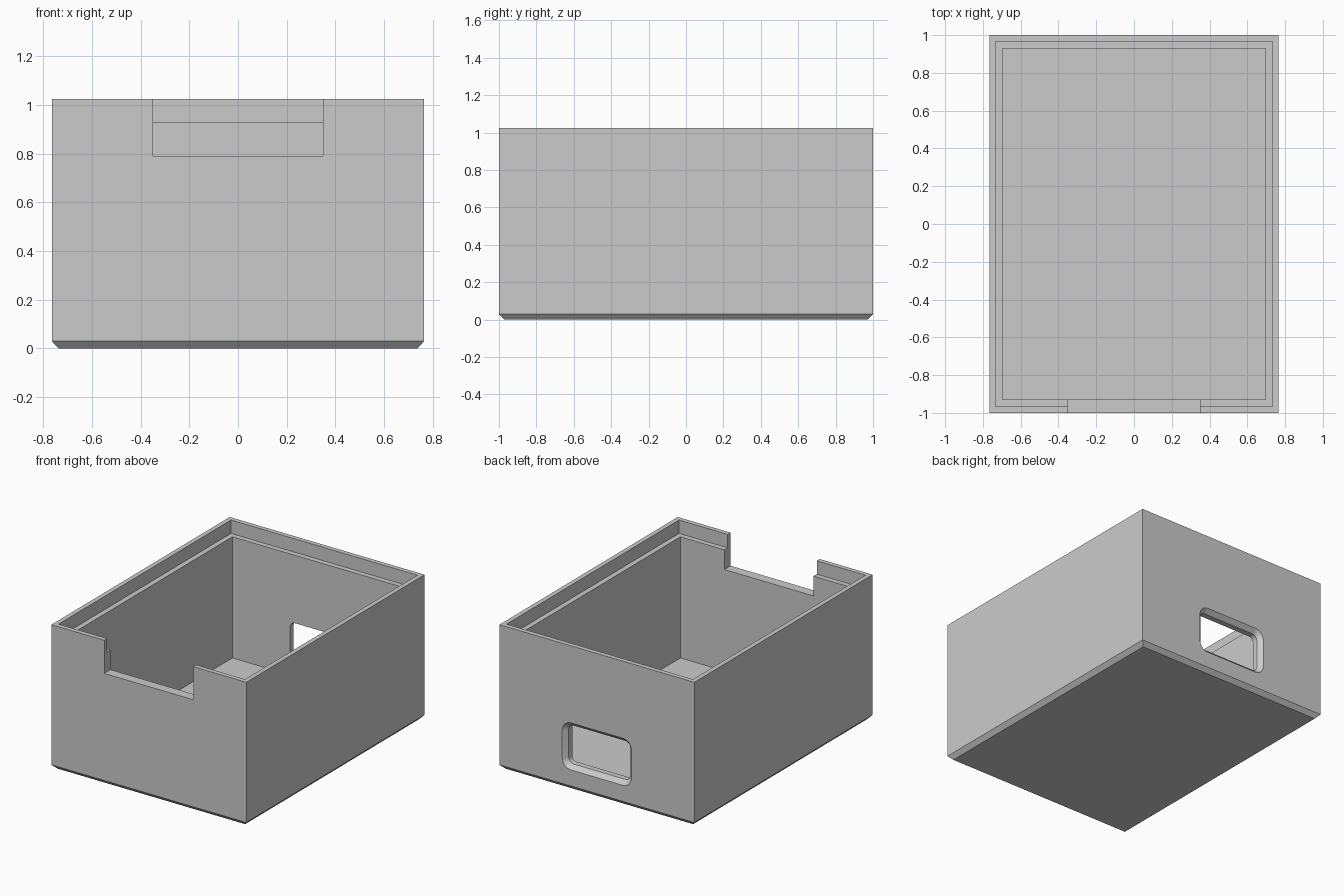
import bpy
import bmesh
from math import cos, sin, pi

if "Cube" in bpy.data.objects:
    bpy.data.objects.remove(bpy.data.objects["Cube"], do_unlink=True)

WIDTH, LENGTH, HEIGHT = 0.765, 1.0, 1.025   # half width, half length, full height
WALL, LIP, FLOOR, LEDGE = 0.07, 0.033, 0.07, 0.93

grey = bpy.data.materials.new("light grey")
grey.use_nodes = True
grey.diffuse_color = (0.6, 0.6, 0.6, 1)
grey.node_tree.nodes["Principled BSDF"].inputs["Base Color"].default_value = (0.6, 0.6, 0.6, 1)


def loft(name, rings):
    """Skin a stack of equal rings and cap both ends."""
    bm = bmesh.new()
    loops = [[bm.verts.new(p) for p in ring] for ring in rings]
    n = len(loops[0])
    for a, b in zip(loops, loops[1:]):
        for i in range(n):
            j = (i + 1) % n
            bm.faces.new((a[i], a[j], b[j], b[i]))
    bm.faces.new(loops[0])
    bm.faces.new(loops[-1])
    bmesh.ops.recalc_face_normals(bm, faces=bm.faces)
    mesh = bpy.data.meshes.new(name)
    bm.to_mesh(mesh)
    bm.free()
    mesh.materials.append(grey)
    obj = bpy.data.objects.new(name, mesh)
    bpy.context.collection.objects.link(obj)
    return obj


def rectangle(inset, z):
    x, y = WIDTH - inset, LENGTH - inset
    return [(-x, -y, z), (x, -y, z), (x, y, z), (-x, y, z)]


def rounded_rectangle(inset, y):
    """Outline of the rear port, in the xz plane at depth y."""
    half_w, half_h, radius, steps = 0.272, 0.167, 0.07, 8
    points = []
    for k, (sx, sz) in enumerate([(1, 1), (-1, 1), (-1, -1), (1, -1)]):
        for i in range(steps + 1):
            a = pi / 2 * (k + i / steps)
            r = radius - inset
            points.append((sx * (half_w - radius) + r * cos(a), y,
                           0.311 + sz * (half_h - radius) + r * sin(a)))
    return points


def cut(target, cutter):
    cutter.hide_render = True
    mod = target.modifiers.new(cutter.name, 'BOOLEAN')
    mod.operation = 'DIFFERENCE'
    mod.solver = 'EXACT'
    mod.object = cutter
    bpy.context.view_layer.objects.active = target
    bpy.ops.object.modifier_apply(modifier=mod.name)
    bpy.data.objects.remove(cutter, do_unlink=True)


# Open box: chamfered base, thin upper lip, ledge for a lid, floor
box = loft("open_box", [
    rectangle(0.028, 0), rectangle(0, 0.03), rectangle(0, HEIGHT),
    rectangle(LIP, HEIGHT), rectangle(LIP, LEDGE),
    rectangle(WALL, LEDGE), rectangle(WALL, FLOOR)])

# Notch through the top of the front wall
cut(box, loft("front_notch", [
    [(-0.35, y, z), (0.35, y, z), (0.35, y, 1.2), (-0.35, y, 1.2)]
    for y, z in ((-1.1, 0.79), (-0.85, 0.79))]))

# Rounded port with chamfered rim through the rear wall
cut(box, loft("rear_port", [
    rounded_rectangle(-0.03, 1.03), rounded_rectangle(0.03, 0.97),
    rounded_rectangle(0.03, 0.85)]))

# Smooth only the rounded port corners
bpy.ops.object.select_all(action='DESELECT')
box.select_set(True)
bpy.context.view_layer.objects.active = box
bpy.ops.object.shade_smooth_by_angle(angle=0.4)
